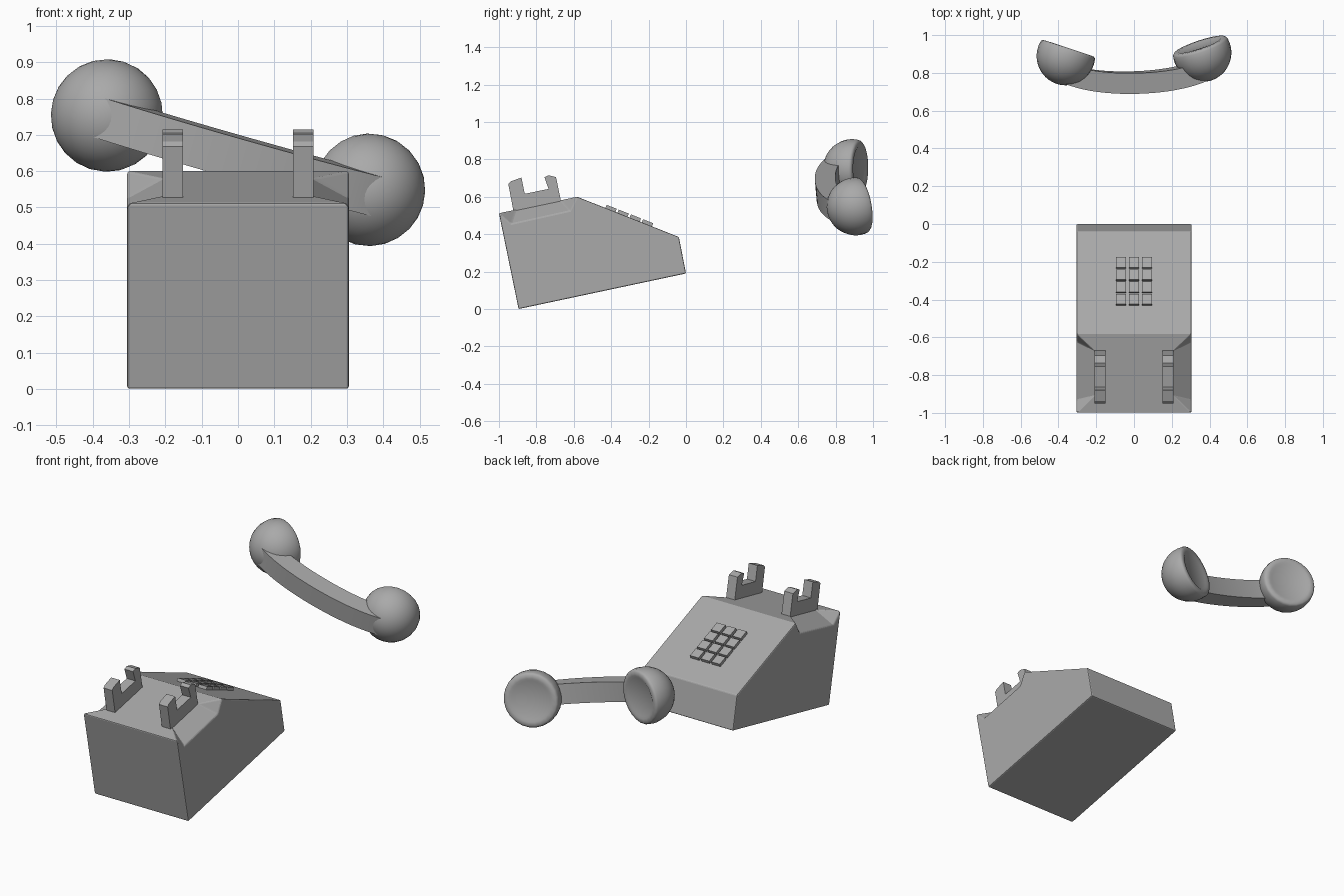
import bpy, bmesh, math
from mathutils import Matrix, Vector

if "Cube" in bpy.data.objects:
    bpy.data.objects.remove(bpy.data.objects["Cube"], do_unlink=True)

COLOUR = (0.4, 0.4, 0.4, 1)
grey = bpy.data.materials.new("plain_grey")
grey.use_nodes = True
grey.diffuse_color = COLOUR
grey.node_tree.nodes["Principled BSDF"].inputs["Base Color"].default_value = COLOUR


def finish(name, bm, smooth=None):
    """Turn a bmesh into a named object, optionally smooth shaded."""
    bmesh.ops.recalc_face_normals(bm, faces=bm.faces)
    mesh = bpy.data.meshes.new(name)
    bm.to_mesh(mesh)
    bm.free()
    mesh.materials.append(grey)
    ob = bpy.data.objects.new(name, mesh)
    bpy.context.collection.objects.link(ob)
    if smooth:
        bpy.ops.object.select_all(action='DESELECT')
        ob.select_set(True)
        bpy.context.view_layer.objects.active = ob
        bpy.ops.object.shade_smooth_by_angle(angle=math.radians(smooth))
    return ob


def bevel(ob, width, segments):
    mod = ob.modifiers.new("soft_edges", 'BEVEL')
    mod.width = width
    mod.segments = segments
    mod.limit_method = 'ANGLE'
    mod.angle_limit = math.radians(40)


# Wedge body: side outline (y, z), with a finger scoop on each deck edge
HALF = 0.305
outline = {"base_front": (-0.895, 0), "base_back": (0, 0.19), "back_top": (-0.038, 0.385),
           "ridge": (-0.582, 0.6), "scoop_back": (-0.62, 0.525),
           "scoop_front": (-0.935, 0.455), "front_top": (-1, 0.512)}
inner = {"deck_back": (-0.67, 0.581), "deck_front": (-0.91, 0.531)}
bm = bmesh.new()
sides = []
for s in (1, -1):
    v = {k: bm.verts.new((s * HALF, *p)) for k, p in outline.items()}
    v.update({k: bm.verts.new((s * 0.21, *p)) for k, p in inner.items()})
    bm.faces.new([v[k] for k in outline])
    for names in (("deck_back", "deck_front", "scoop_front", "scoop_back"),
                  ("ridge", "deck_back", "scoop_back"),
                  ("front_top", "scoop_front", "deck_front")):
        bm.faces.new([v[k] for k in names])
    sides.append(v)
a, b = sides
loop = ["front_top", "base_front", "base_back", "back_top", "ridge"]
for p, q in zip(loop, loop[1:]):
    bm.faces.new((a[p], a[q], b[q], b[p]))
deck = ["front_top", "deck_front", "deck_back", "ridge"]
bm.faces.new([a[k] for k in deck] + [b[k] for k in reversed(deck)])
body = finish("body", bm)
bevel(body, 0.006, 2)

# Cradle hooks: U-shaped profile given a width
hook = [(-0.922, 0.52), (-0.95, 0.668), (-0.938, 0.682), (-0.88, 0.703), (-0.862, 0.616),
        (-0.735, 0.642), (-0.757, 0.705), (-0.735, 0.715), (-0.695, 0.705), (-0.667, 0.57)]
for side, x in (("left", 0.18), ("right", -0.18)):
    bm = bmesh.new()
    face = bm.faces.new([bm.verts.new((x - 0.028, *p)) for p in hook])
    ext = bmesh.ops.extrude_face_region(bm, geom=[face])["geom"]
    bmesh.ops.translate(bm, vec=(0.056, 0, 0),
                        verts=[g for g in ext if isinstance(g, bmesh.types.BMVert)])
    finish(side + "_cradle_hook", bm)

# Keypad: three by four keys on the sloping panel
low, high = Vector((0, *outline["back_top"])), Vector((0, *outline["ridge"]))
slope = high - low
tilt = Matrix.Rotation(math.atan2(slope.z, slope.y) - math.pi, 4, 'X')
bm = bmesh.new()
for row in range(4):
    y = -0.209 - 0.065 * row
    z = low.z + (y - low.y) * slope.z / slope.y
    for col in (-1, 0, 1):
        place = Matrix.Translation((col * 0.069, y, z)) @ tilt
        bmesh.ops.create_cube(bm, size=1, matrix=place @ Matrix.Diagonal((0.055, 0.058, 0.036, 1)))
finish("keypad", bm)

# Handset frame: leaning down to its left and tipped slightly back
frame = (Matrix.Translation((0, 0.898, 0.651)) @ Matrix.Rotation(math.radians(5), 4, 'X')
         @ Matrix.Rotation(math.radians(15.9), 4, 'Y'))

# Cups: truncated ball with a rounded rim and a shallow dished face
R = 0.155
cup = [(R * math.sin(t), -R * math.cos(t)) for t in
       (math.radians(101) * i / 12 for i in range(13))]
cup += [(0.149, 0.037), (0.142, 0.043), (0.12, 0.044), (0.108, 0.038), (0, 0.038)]
for name, s in (("earpiece_cup", -1), ("mouthpiece_cup", 1)):
    bm = bmesh.new()
    pts = [bm.verts.new((r, 0, z)) for r, z in cup]
    edges = [bm.edges.new(e) for e in zip(pts, pts[1:])]
    bmesh.ops.spin(bm, geom=pts + edges, cent=(0, 0, 0), axis=(0, 0, 1),
                   angle=2 * math.pi, steps=24)
    bmesh.ops.remove_doubles(bm, verts=bm.verts, dist=0.0005)
    aim = Vector((-s * math.sin(math.radians(19)), math.cos(math.radians(19)), 0))
    turn = aim.to_track_quat('Z', 'Y').to_matrix().to_4x4()
    bm.transform(frame @ Matrix.Translation((s * 0.375, 0, 0)) @ turn)
    finish(name, bm, 40)

# Handle: square section swept along a shallow bow between the cups
bm = bmesh.new()
rings = []
STEPS = 20
for i in range(STEPS + 1):
    x = 0.42 * (2 * i / STEPS - 1)
    y = -0.205 + 0.3 * x ** 2 + 0.6 * x ** 4
    rings.append([bm.verts.new((x, y + dy, z)) for dy, z in
                  ((0, -0.056), (0.11, -0.056), (0.11, 0.056), (0, 0.056))])
for p, q in zip(rings, rings[1:]):
    for k in range(4):
        n = (k + 1) % 4
        bm.faces.new((p[k], p[n], q[n], q[k]))
bm.faces.new(rings[0])
bm.faces.new(rings[-1])
bm.transform(frame)
finish("handset_handle", bm, 30)
